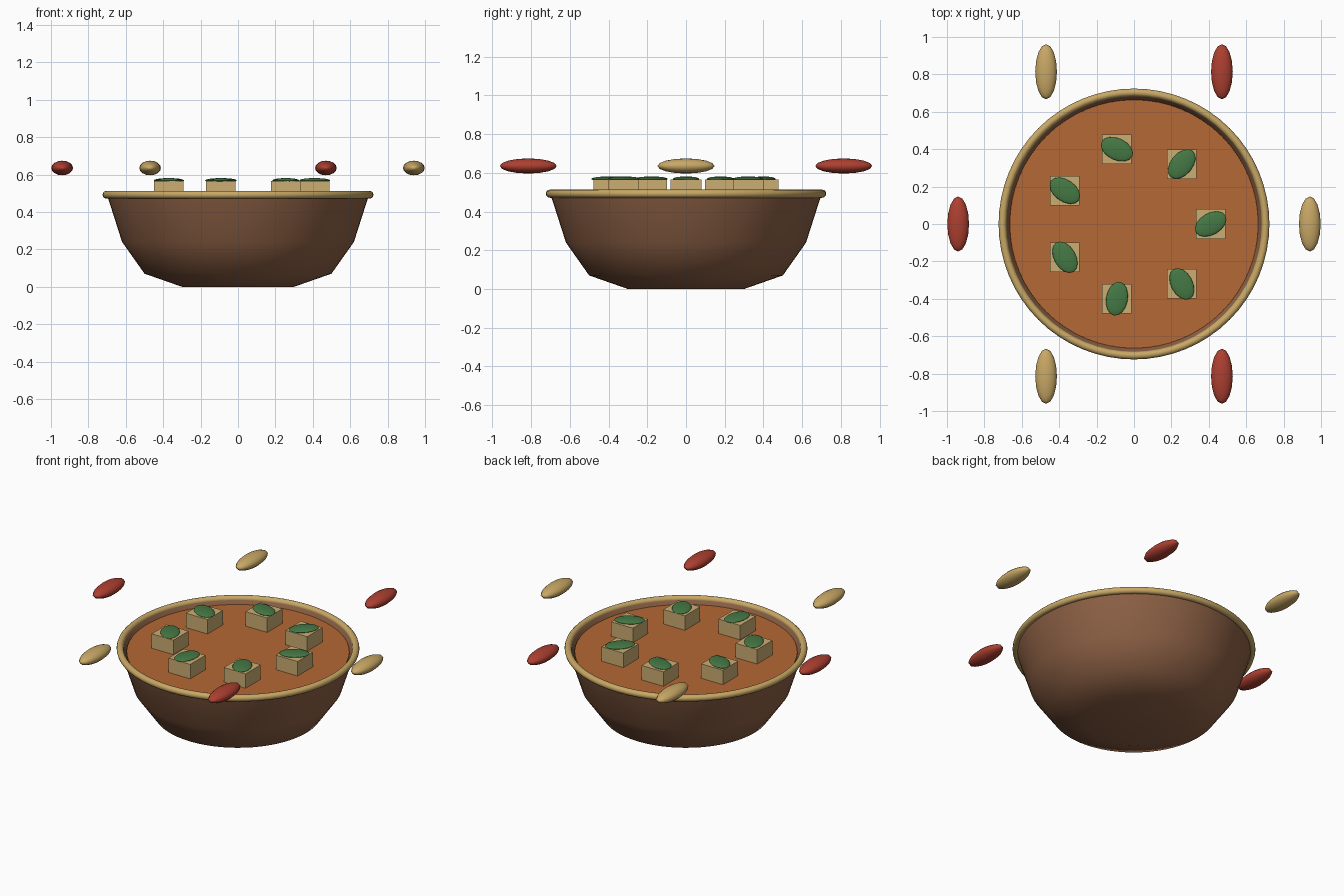
import bpy, bmesh, math

if "Cube" in bpy.data.objects:
    bpy.data.objects.remove(bpy.data.objects["Cube"])


def material(name, rgb):
    m = bpy.data.materials.new(name)
    m.diffuse_color = (*rgb, 1)
    m.use_nodes = True
    m.node_tree.nodes["Principled BSDF"].inputs["Base Color"].default_value = m.diffuse_color
    return m


CLAY = material("clay", (0.27, 0.12, 0.06))
GOLD = material("gold", (0.58, 0.39, 0.13))
SOUP = material("soup", (0.46, 0.14, 0.035))
TOFU = material("tofu", (0.60, 0.42, 0.17))
LEAF = material("leaf", (0.06, 0.19, 0.06))
RED = material("red", (0.42, 0.05, 0.03))


def finish(name, mat, angle=None):
    ob = bpy.context.object
    ob.name = name
    ob.data.materials.append(mat)
    if angle:
        bpy.ops.object.shade_smooth_by_angle(angle=math.radians(angle))
    return ob


def ellipsoid(name, mat, loc, radii, turn=0):
    bpy.ops.mesh.primitive_uv_sphere_add(segments=16, ring_count=8, radius=1,
                                         location=loc, rotation=(0, 0, turn))
    bpy.context.object.scale = radii
    finish(name, mat, 60)


def lathe(name, profile, mat, angle, steps=64):
    bm = bmesh.new()
    vs = [bm.verts.new((r, 0, z)) for r, z in profile]
    es = [bm.edges.new(pair) for pair in zip(vs, vs[1:])]
    bmesh.ops.spin(bm, geom=vs + es, cent=(0, 0, 0), axis=(0, 0, 1),
                   angle=2 * math.pi, steps=steps)
    bmesh.ops.remove_doubles(bm, verts=bm.verts, dist=1e-4)
    bmesh.ops.recalc_face_normals(bm, faces=bm.faces)
    me = bpy.data.meshes.new(name)
    bm.to_mesh(me)
    bm.free()
    ob = bpy.data.objects.new(name, me)
    bpy.context.collection.objects.link(ob)
    bpy.ops.object.select_all(action='DESELECT')
    ob.select_set(True)
    bpy.context.view_layer.objects.active = ob
    return finish(name, mat, angle)


# Bowl with inner wall
lathe("bowl", [(0, 0), (0.30, 0), (0.50, 0.07), (0.62, 0.24), (0.70, 0.49),
               (0.685, 0.495), (0.663, 0.46), (0.59, 0.25), (0.47, 0.10),
               (0.28, 0.03), (0, 0.03)], CLAY, 50)

# Rim band
bpy.ops.mesh.primitive_torus_add(major_segments=64, minor_segments=12, location=(0, 0, 0.492),
                                 major_radius=0.703, minor_radius=0.021)
finish("rim", GOLD, 60)

# Soup surface
bpy.ops.mesh.primitive_cylinder_add(vertices=64, radius=0.664, depth=0.02, location=(0, 0, 0.46))
finish("soup", SOUP, 30)

# Cubes in a ring, each topped with a leaf
for i, deg in enumerate((30, 50, 155, 145, 120, 80, 118)):
    a = math.tau * i / 7
    x, y = 0.41 * math.cos(a), 0.41 * math.sin(a)
    bpy.ops.mesh.primitive_cube_add(size=1, location=(x, y, 0.505))
    bpy.context.object.scale = (0.158, 0.158, 0.12)
    finish(f"cube_{i}", TOFU)
    ellipsoid(f"leaf_{i}", LEAF, (x, y, 0.568), (0.091, 0.058, 0.013), math.radians(deg))

# Floating seeds around the bowl
for i in range(6):
    a = math.tau * i / 6
    ellipsoid(f"seed_{i}", RED if i % 2 else GOLD,
              (0.94 * math.cos(a), 0.94 * math.sin(a), 0.635), (0.058, 0.147, 0.039))
